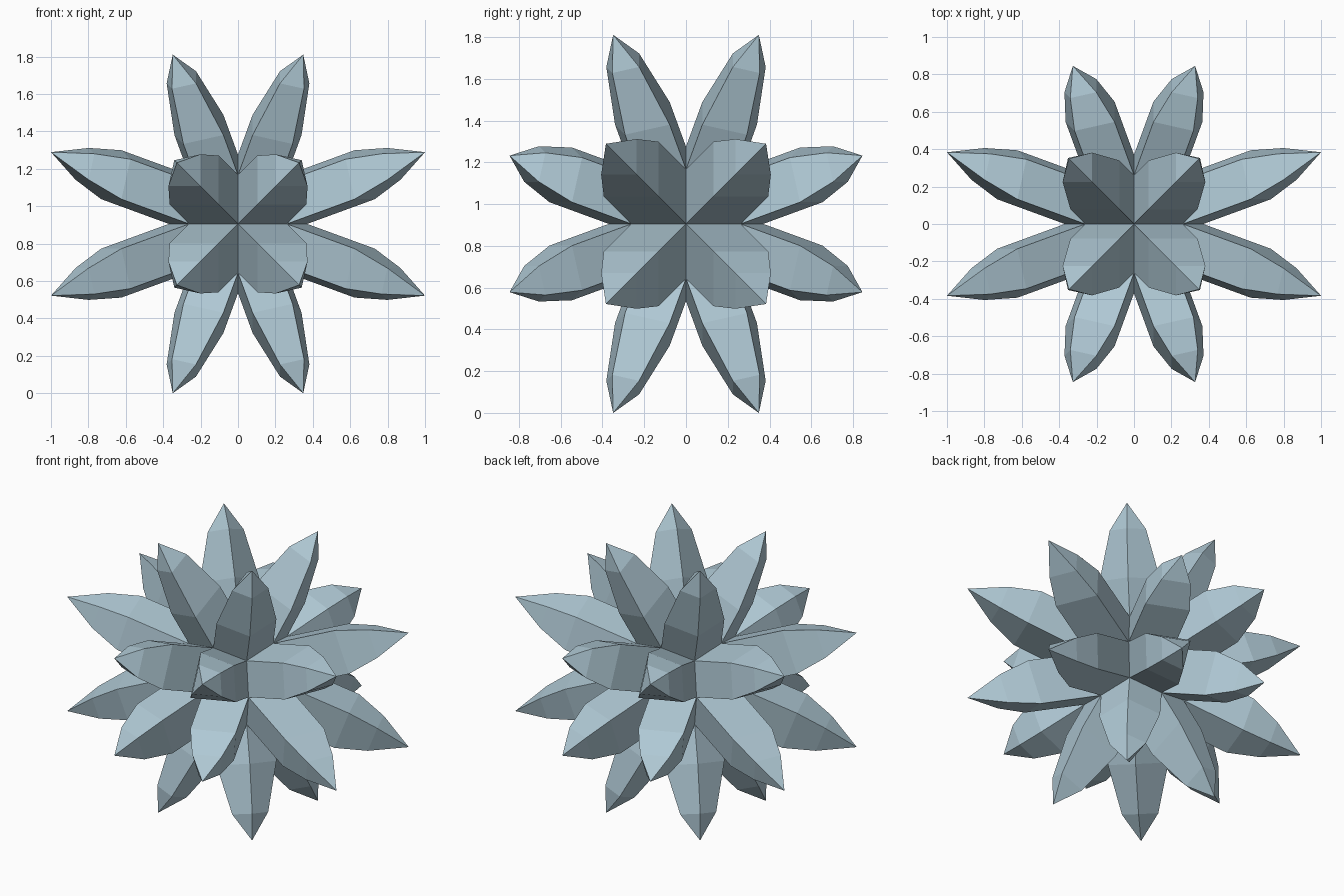
import bpy, bmesh
from mathutils import Vector

if "Cube" in bpy.data.objects:
    bpy.data.objects.remove(bpy.data.objects["Cube"])

CENTRE_Z = 0.905   # height of the burst centre
CORE = 0.37        # radius of the faceted core the petals grow from

blue = bpy.data.materials.new("pale blue grey")
blue.diffuse_color = (0.43, 0.58, 0.66, 1)
blue.use_nodes = True
blue.node_tree.nodes["Principled BSDF"].inputs["Base Color"].default_value = blue.diffuse_color


def petal_group(name, axis, reach, rings):
    """Kite-based petal grown along its kite's normal, mirrored to all 8 octants.
    reach: tip distance along the main axis; rings: (fraction of length, scale)."""
    q, r = CORE * 0.7071, CORE * 0.5774
    kite = [Vector(v) for v in ((CORE, 0, 0), (q, q, 0), (r, r, r), (q, 0, q))]
    centre = sum(kite, Vector()) / 4
    grow = Vector((1, 0.366, 0.366)) * (reach - centre.x)

    # turn the petal so its main direction lies on the wanted axis
    def turn(v):
        out = Vector((0, 0, 0))
        for i in range(3):
            out[(i + axis) % 3] = v[i]
        return out

    bm = bmesh.new()
    loops = [[bm.verts.new(turn(centre + grow * t + (k - centre) * s)) for k in kite]
             for t, s in [(0, 1)] + rings]
    tip = bm.verts.new(turn(centre + grow))
    for a, b in zip(loops, loops[1:]):
        for i in range(4):
            j = (i + 1) % 4
            bm.faces.new((a[i], a[j], b[j], b[i]))
    for i in range(4):
        bm.faces.new((loops[-1][i], loops[-1][(i + 1) % 4], tip))

    mesh = bpy.data.meshes.new(name)
    bm.to_mesh(mesh)
    bm.free()
    mesh.materials.append(blue)
    obj = bpy.data.objects.new(name, mesh)
    obj.location.z = CENTRE_Z
    bpy.context.collection.objects.link(obj)
    mirror = obj.modifiers.new("octants", 'MIRROR')
    mirror.use_axis = (True, True, True)


# long petals to the sides, short ones front and back, medium ones up and down
petal_group("side_petals", 0, 1.0, [(0.5, 1.0), (0.735, 0.65)])
petal_group("front_back_petals", 1, 0.845, [(0.5, 1.0), (0.77, 0.65)])
petal_group("top_bottom_petals", 2, 0.905, [(0.34, 1.0), (0.77, 0.6)])
